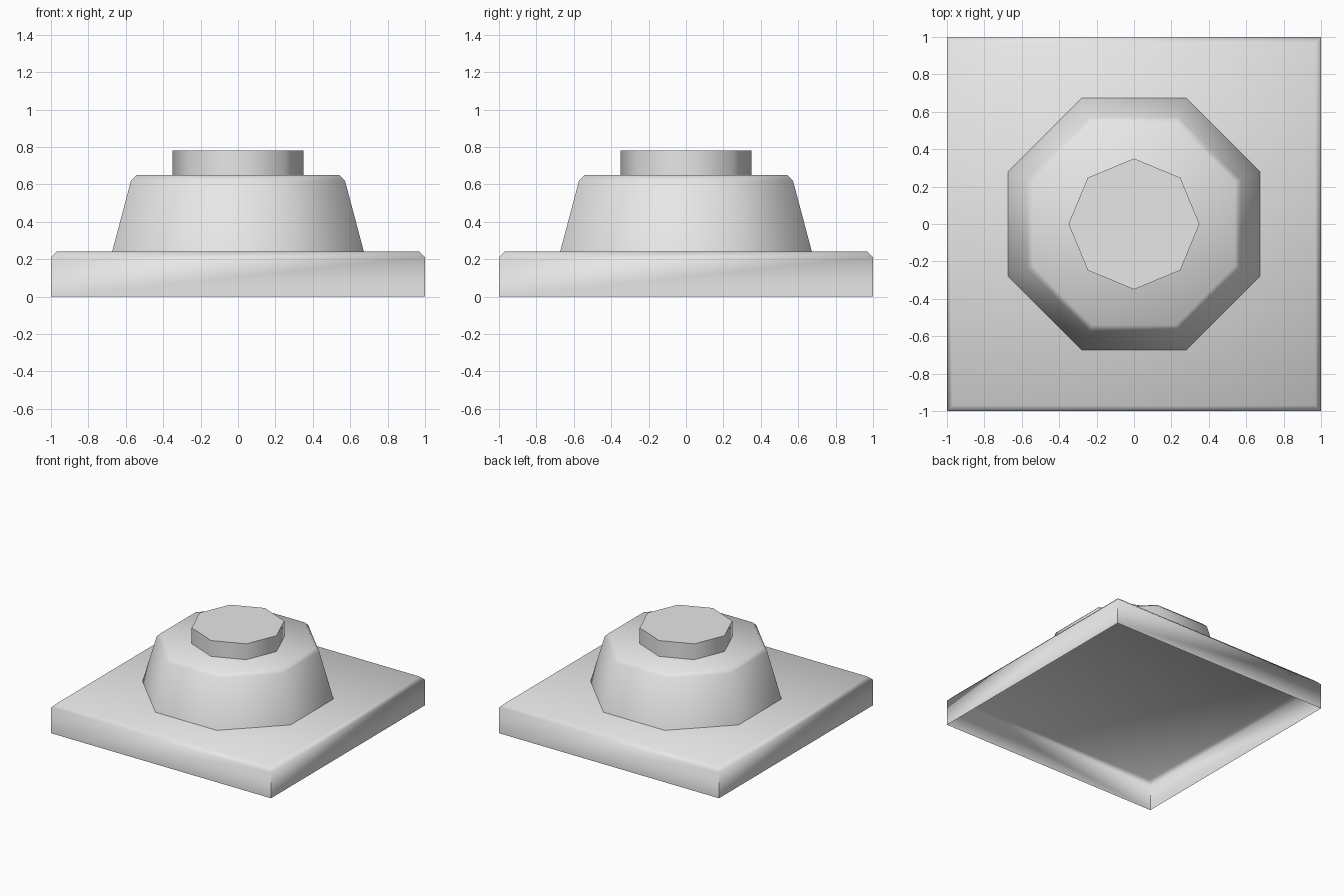
import bpy
import math

if "Cube" in bpy.data.objects:
    bpy.data.objects.remove(bpy.data.objects["Cube"])

grey = bpy.data.materials.new("light grey")
grey.diffuse_color = (0.8, 0.8, 0.8, 1.0)
grey.use_nodes = True
grey.node_tree.nodes["Principled BSDF"].inputs["Base Color"].default_value = grey.diffuse_color


def stack(name, sides, turn, levels):
    """Open-bottomed solid: rings of (flat-side distance, z) with a flat lid."""
    verts, faces = [], []
    for flat, z in levels:
        r = flat / math.cos(math.pi / sides)
        for i in range(sides):
            a = turn + 2 * math.pi * i / sides
            verts.append((r * math.cos(a), r * math.sin(a), z))
    for k in range(len(levels) - 1):
        for i in range(sides):
            j = (i + 1) % sides
            a, b = k * sides, (k + 1) * sides
            faces.append((a + i, a + j, b + j, b + i))
    top = (len(levels) - 1) * sides
    faces.append(tuple(range(top, top + sides)))
    mesh = bpy.data.meshes.new(name)
    mesh.from_pydata(verts, [], faces)
    mesh.materials.append(grey)
    obj = bpy.data.objects.new(name, mesh)
    bpy.context.collection.objects.link(obj)
    bpy.ops.object.select_all(action='DESELECT')
    obj.select_set(True)
    bpy.context.view_layer.objects.active = obj
    bpy.ops.object.shade_smooth_by_angle(angle=math.radians(65))
    return obj


# Square hollow plate with a chamfered top edge
stack("base_plate", 4, math.pi / 4, [(1, 0), (1, 0.21), (0.97, 0.24)])

# Tapered octagonal body with a chamfered shoulder
stack("tapered_body", 8, math.pi / 8, [(0.673, 0.24), (0.572, 0.62), (0.54, 0.65)])

# Small octagonal cap, corners on the axes
stack("top_cap", 8, 0, [(0.35 * math.cos(math.pi / 8), 0.65),
                        (0.35 * math.cos(math.pi / 8), 0.78)])
